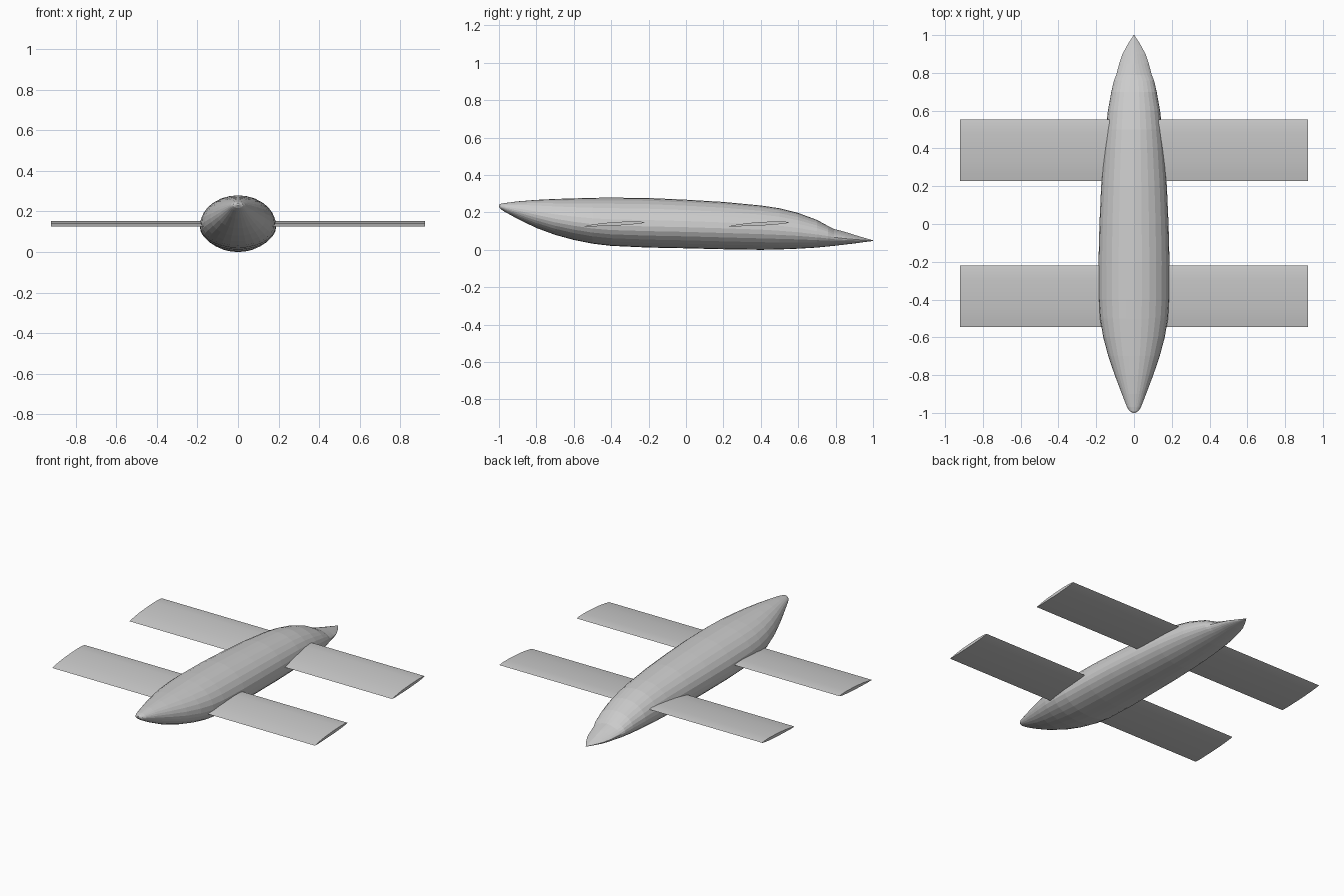
import bpy, bmesh
from math import sin, cos, pi, copysign

SIDES = 28


def make_object(name, bm):
    bmesh.ops.recalc_face_normals(bm, faces=bm.faces)
    mesh = bpy.data.meshes.new(name)
    bm.to_mesh(mesh)
    bm.free()
    obj = bpy.data.objects.new(name, mesh)
    bpy.context.collection.objects.link(obj)
    return obj


def loft(name, rings):
    bm = bmesh.new()
    loops = [[bm.verts.new(p) for p in ring] for ring in rings]
    n = len(loops[0])
    for a, b in zip(loops, loops[1:]):
        for i in range(n):
            j = (i + 1) % n
            bm.faces.new((a[i], a[j], b[j], b[i]))
    bm.faces.new(loops[0])
    bm.faces.new(loops[-1])
    return make_object(name, bm)


def section(y, half, bottom, mid, top, peak=1.0):
    # peak > 1 pinches the upper half into a ridge
    ring = []
    for i in range(SIDES):
        a = 2 * pi * i / SIDES
        c, s = cos(a), sin(a)
        if s > 0:
            c = copysign(abs(c) ** peak, c)
            z = mid + (top - mid) * s ** peak
        else:
            z = mid + (mid - bottom) * s
        ring.append((half * c, y, z))
    return ring


# Fuselage and pointed tail: y, half width, bottom, widest height, top, ridge
stations = [
    (-1.0, .006, .230, .235, .241, 1), (-.99, .024, .217, .230, .246, 1),
    (-.97, .037, .204, .226, .250, 1), (-.9, .064, .165, .210, .259, 1),
    (-.8, .102, .117, .187, .267, 1), (-.7, .136, .080, .166, .272, 1),
    (-.6, .163, .053, .150, .275, 1), (-.5, .180, .033, .137, .278, 1),
    (-.4, .187, .021, .130, .279, 1), (-.2, .188, .012, .125, .277, 1),
    (0, .183, .008, .121, .268, 1), (.2, .174, .003, .115, .256, 1),
    (.4, .160, 0, .108, .237, 1), (.5, .150, .002, .102, .222, 1),
    (.6, .138, .006, .094, .197, 1), (.7, .120, .012, .082, .160, 1),
    (.76, .106, .018, .073, .127, 1), (.79, .094, .021, .067, .112, 1.2),
    (.85, .078, .028, .060, .096, 1.5), (.9, .061, .034, .056, .080, 1.6),
    (.95, .034, .041, .052, .065, 1.6), (1.0, .002, .047, .049, .051, 1.6),
]
loft("fuselage", [section(*s) for s in stations])

# Two straight wings, each a slanted thin aerofoil running through the body
aerofoil = [(0, .126), (.04, .134), (.1, .143), (.18, .149), (.25, .152),
            (.3, .151), (.325, .147), (.31, .142), (.26, .136),
            (.18, .130), (.1, .127), (.04, .125)]
for name, y0 in (("front_wing", -.545), ("rear_wing", .228)):
    wing = loft(name, [[(x, y0 + y, z) for y, z in aerofoil] for x in (-.92, .92)])
    bpy.context.view_layer.objects.active = wing
    wing.select_set(True)
    bpy.ops.object.shade_smooth_by_angle()
    wing.select_set(False)
